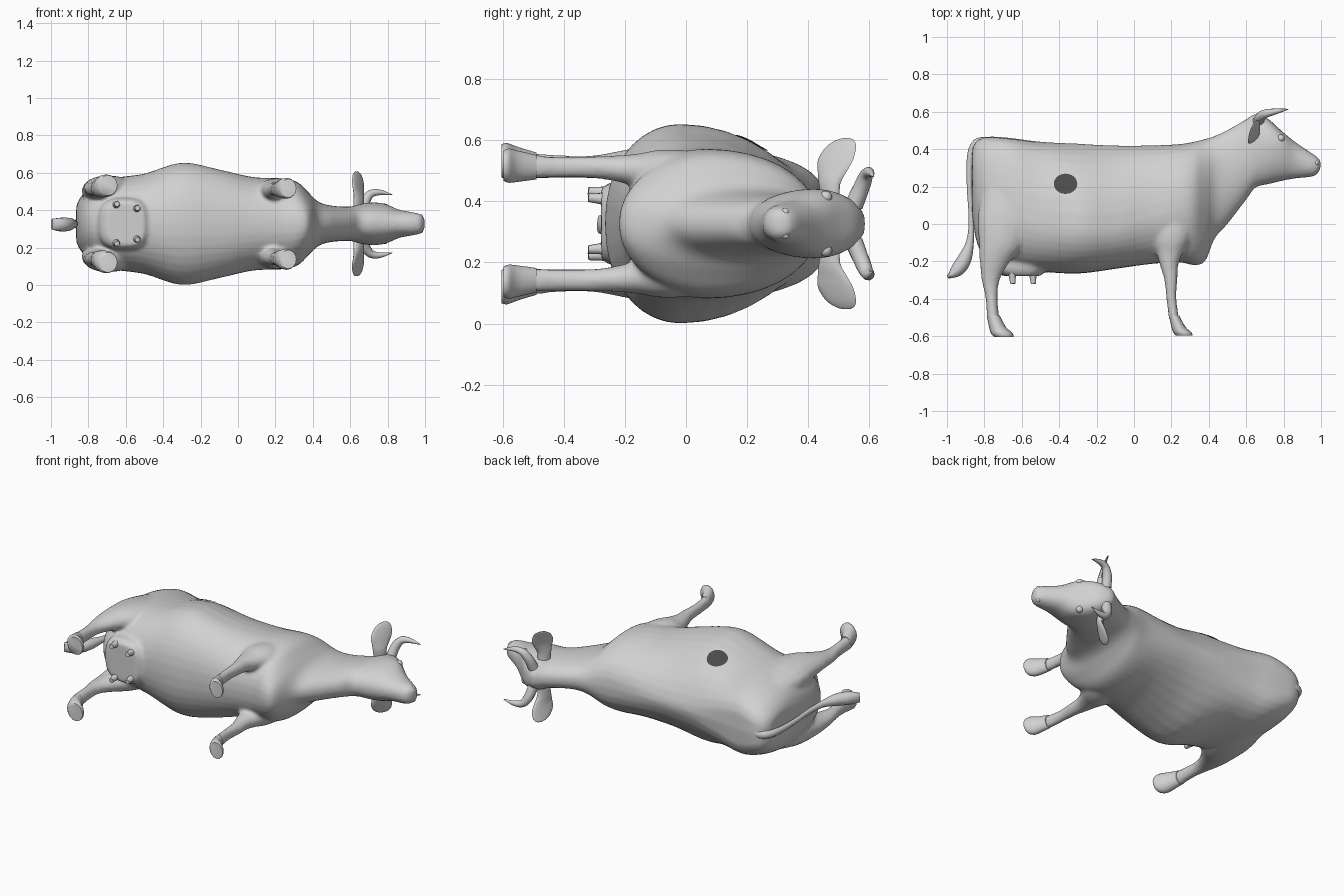
import bpy, bmesh, math
from mathutils import Vector
from mathutils.bvhtree import BVHTree

if "Cube" in bpy.data.objects:
    bpy.data.objects.remove(bpy.data.objects["Cube"])

MID = 0.327  # mid-plane of the animal, which lies on its side


def material(name, v):
    m = bpy.data.materials.new(name)
    m.diffuse_color = (v, v, v, 1)
    m.use_nodes = True
    m.node_tree.nodes["Principled BSDF"].inputs["Base Color"].default_value = m.diffuse_color
    return m


HIDE = material("grey hide", 0.64)
DARK = material("dark patch", 0.07)


def smooth_rows(rows, n):
    """Catmull-Rom interpolation of every column of a station table."""
    out = []
    for i in range(len(rows) - 1):
        a, b = rows[max(i - 1, 0)], rows[i]
        c, d = rows[i + 1], rows[min(i + 2, len(rows) - 1)]
        for k in range(n):
            t = k / n
            out.append([0.5 * (2 * q + (r - p) * t + (2 * p - 5 * q + 4 * r - s) * t * t
                               + (3 * q - p - 3 * r + s) * t ** 3)
                        for p, q, r, s in zip(a, b, c, d)])
    out.append(list(rows[-1]))
    return out


def activate(ob):
    bpy.ops.object.select_all(action='DESELECT')
    ob.select_set(True)
    bpy.context.view_layer.objects.active = ob


def skin(name, rings, mat=HIDE, angle=50, caps=True):
    """Join a series of rings into one surface."""
    bm = bmesh.new()
    vs = [[bm.verts.new(p) for p in ring] for ring in rings]
    n = len(rings[0])
    for a, b in zip(vs, vs[1:]):
        for i in range(n):
            j = (i + 1) % n
            bm.faces.new((a[i], a[j], b[j], b[i]))
    bm.faces.new(vs[0])
    if caps:
        bm.faces.new(vs[-1])
    bmesh.ops.recalc_face_normals(bm, faces=bm.faces)
    me = bpy.data.meshes.new(name)
    bm.to_mesh(me)
    bm.free()
    me.materials.append(mat)
    ob = bpy.data.objects.new(name, me)
    bpy.context.collection.objects.link(ob)
    activate(ob)
    bpy.ops.object.shade_smooth_by_angle(angle=math.radians(angle))
    return ob


def angles(n):
    return [2 * math.pi * i / n for i in range(n)]


def limb(name, rows, side, n=16, p=1.0):
    """Rows: height y, x min, x max, sideways centre, sideways half width."""
    def f(v):
        return math.copysign(abs(v) ** p, v)
    rings = [[((a + b) / 2 + (b - a) / 2 * f(math.cos(t)), y,
               MID + side * (c + h * f(math.sin(t)))) for t in angles(n)]
             for y, a, b, c, h in smooth_rows(rows, 3)]
    return skin(name, rings)


def tube(name, rows, side=1, n=10):
    """Rows: x, y, sideways, radius in the path plane, radius across it."""
    rows = smooth_rows(rows, 5)
    pts = [Vector((r[0], r[1], MID + side * r[2])) for r in rows]
    rings = []
    for i, p in enumerate(pts):
        tan = (pts[min(i + 1, len(pts) - 1)] - pts[max(i - 1, 0)]).normalized()
        u = tan.cross(Vector((0.1, 0.1, 1))).normalized()
        v = tan.cross(u)
        rings.append([p + u * rows[i][3] * math.cos(t) + v * rows[i][4] * math.sin(t)
                      for t in angles(n)])
    return skin(name, rings)


# Trunk, neck and head: x, bottom, top, widest height, half width, upper fullness
trunk = [
    (-.865, .05, .40, .28, .095, .6), (-.84, -.10, .445, .20, .145, .6),
    (-.78, -.20, .467, .10, .20, .55), (-.66, -.24, .46, .05, .245, .5),
    (-.50, -.255, .44, .00, .268, .75), (-.30, -.265, .43, -.02, .327, 1.25),
    (-.10, -.24, .42, -.02, .29, 1.2), (.08, -.215, .42, .03, .25, .95),
    (.24, -.205, .427, .08, .243, .85), (.32, -.22, .44, .10, .222, .9),
    (.38, -.20, .455, .14, .165, .95), (.43, -.08, .47, .20, .118, .85),
    (.50, .00, .503, .25, .097, .8), (.60, .13, .56, .35, .092, .8),
    (.65, .195, .588, .40, .105, .8), (.72, .213, .56, .42, .114, .7),
    (.79, .23, .497, .42, .106, .7), (.86, .243, .44, .36, .076, .8),
    (.93, .25, .392, .32, .063, .8), (.975, .262, .362, .31, .052, .8),
    (.998, .30, .337, .318, .032, .8)]
rings = []
for x, lo, hi, mid, half, full in smooth_rows(trunk, 4):
    ring = []
    for t in angles(36):
        s, c = math.sin(t), math.cos(t)
        y = mid + ((hi - mid) if s > 0 else (mid - lo)) * s
        w = half * abs(c) ** (full if s > 0 else 0.9)
        ring.append((x, y, MID + math.copysign(w, c)))
    rings.append(ring)
body = skin("body", rings)

# Legs and udder that grow out of the trunk
hind = [(.28, -.79, -.60, .14, .06), (.05, -.835, -.535, .17, .082),
        (-.1, -.83, -.58, .185, .073), (-.2, -.825, -.662, .19, .052),
        (-.3, -.815, -.718, .186, .038), (-.4, -.793, -.729, .186, .038),
        (-.52, -.787, -.718, .19, .044)]
fore = [(.18, .14, .33, .15, .07), (-.05, .10, .31, .17, .074),
        (-.15, .12, .265, .175, .056), (-.22, .138, .237, .18, .044),
        (-.3, .162, .232, .185, .037), (-.4, .173, .227, .185, .035),
        (-.52, .188, .243, .186, .04)]
udder = [(-.08, -.75, -.44, 0, .14), (-.2, -.75, -.46, 0, .14),
         (-.25, -.738, -.475, 0, .134), (-.278, -.70, -.50, 0, .115)]
grown = [limb("leg", rows, side) for rows in (hind, fore) for side in (1, -1)]
grown.append(limb("udder", udder, 1, 24, 0.7))

# Fuse them with the trunk and soften the seams
activate(body)
for ob in grown:
    ob.select_set(True)
bpy.ops.object.join()
fuse = body.modifiers.new("fuse", 'REMESH')
fuse.mode = 'VOXEL'
fuse.voxel_size = 0.011
fuse.use_smooth_shade = True
soft = body.modifiers.new("soften", 'SMOOTH')
soft.factor = 0.5
soft.iterations = 6
for name in ("fuse", "soften"):
    bpy.ops.object.modifier_apply(modifier=name)
bpy.ops.object.shade_smooth()

# Round dark patch laid over the upper flank
tree = BVHTree.FromPolygons([v.co for v in body.data.vertices],
                            [p.vertices[:] for p in body.data.polygons])
patch = []
for r in (.003, .02, .04, .063):
    ring = []
    for t in angles(24):
        p = Vector((-.366 + r * math.cos(t), .215 + .86 * r * math.sin(t), 2))
        hit = tree.ray_cast(p, Vector((0, 0, -1)))[0]
        ring.append(hit + Vector((0, 0, .005)))
    patch.append(ring)
plate = skin("flank_patch", patch, DARK, caps=False)
if plate.data.polygons[0].normal.z < 0:
    plate.data.flip_normals()

# Hooves, ears, horns, eyes, nostrils and teats on both sides
hind_hoof = [(-.49, -.787, -.718, .19, .043), (-.55, -.775, -.685, .196, .055),
             (-.585, -.765, -.648, .204, .06), (-.605, -.745, -.645, .206, .054)]
fore_hoof = [(-.49, .187, .242, .185, .04), (-.55, .2, .275, .188, .051),
             (-.58, .21, .308, .19, .056), (-.597, .225, .312, .19, .05)]
ear = [(.645, .475, .07, .022, .03), (.645, .47, .13, .022, .036),
       (.645, .48, .175, .015, .05), (.642, .49, .21, .012, .059),
       (.638, .507, .25, .009, .051), (.635, .52, .272, .006, .032),
       (.634, .525, .28, .002, .012)]
horn = [(.665, .55, .06, .03, .03), (.68, .575, .12, .027, .027),
        (.71, .592, .16, .022, .022), (.76, .602, .168, .015, .015),
        (.825, .614, .155, .002, .002)]
for side, tag in ((1, "left"), (-1, "right")):
    limb("hind_hoof_" + tag, hind_hoof, side)
    limb("front_hoof_" + tag, fore_hoof, side)
    tube("horn_" + tag, horn, side)
    # ears are leaves leaning forward towards the top
    skin("ear_" + tag, [[(x + a * math.cos(t) + .5 * b * math.sin(t), y + b * math.sin(t),
                          MID + side * c) for t in angles(14)]
                        for x, y, c, a, b in smooth_rows(ear, 3)])
    for part, x, y, c, r in (("eye_", .785, .458, .087, .021),
                             ("nostril_", .975, .325, .037, .014)):
        bpy.ops.mesh.primitive_uv_sphere_add(segments=12, ring_count=8, radius=r,
                                             location=(x, y, MID + side * c))
        ob = bpy.context.object
        ob.name = part + tag
        ob.data.materials.append(HIDE)
        bpy.ops.object.shade_smooth()
    for i, (x, c) in enumerate(((-.65, .1), (-.54, .08))):
        tube(f"teat_{tag}_{i}", [(x, -.24, c, .026, .026), (x, -.285, c * 1.03, .018, .018),
                                 (x + .003, -.32, c * 1.06, .014, .014)], side)

# Tail hanging behind the rump and flaring into a tuft
tube("tail", [(-.78, .44, 0, .025, .03), (-.84, .43, 0, .025, .026),
              (-.875, .36, 0, .018, .02), (-.88, .2, 0, .014, .016),
              (-.87, .03, 0, .014, .016), (-.876, -.09, 0, .02, .02),
              (-.905, -.185, -.002, .037, .035), (-.945, -.245, -.004, .036, .038),
              (-.995, -.285, -.002, .008, .03)])
